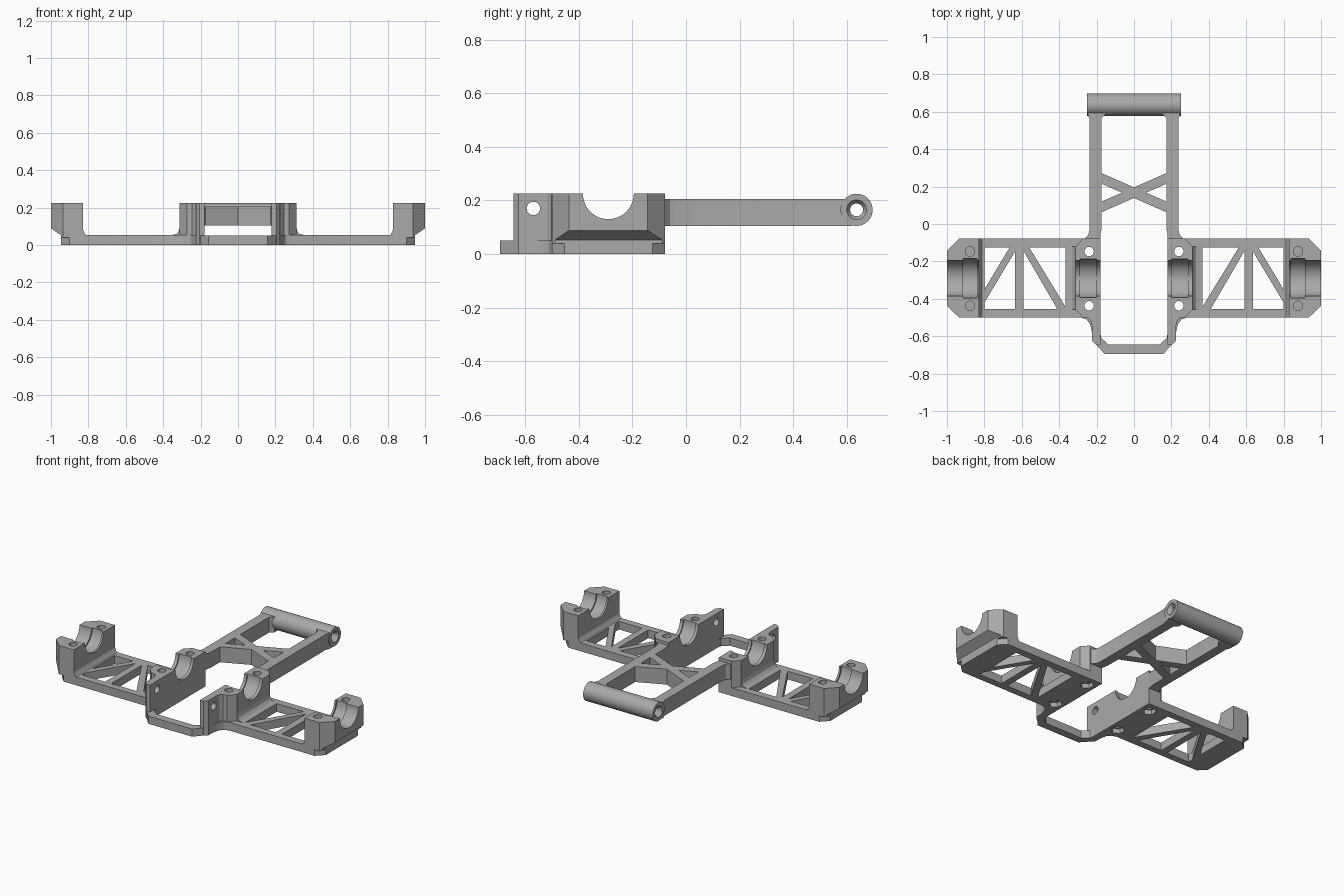
import bpy, bmesh, math
from mathutils import Matrix, Vector

if "Cube" in bpy.data.objects:
    bpy.data.objects.remove(bpy.data.objects["Cube"])

grey = bpy.data.materials.new("plain grey")
grey.use_nodes = True
grey.diffuse_color = (0.4, 0.4, 0.4, 1)
grey.node_tree.nodes["Principled BSDF"].inputs["Base Color"].default_value = (0.4, 0.4, 0.4, 1)


def make(name, bm):
    bmesh.ops.recalc_face_normals(bm, faces=bm.faces)
    mesh = bpy.data.meshes.new(name)
    bm.to_mesh(mesh)
    bm.free()
    mesh.materials.append(grey)
    ob = bpy.data.objects.new(name, mesh)
    bpy.context.collection.objects.link(ob)
    return ob


def prism(name, pts, lo, hi, axis="Z"):
    """Extrude a flat outline along Z (points are x, y) or Y (points are x, z)."""
    bm = bmesh.new()
    place = (lambda a, b, h: (a, b, h)) if axis == "Z" else (lambda a, b, h: (a, h, b))
    face = bm.faces.new([bm.verts.new(place(a, b, lo)) for a, b in pts])
    ext = bmesh.ops.extrude_face_region(bm, geom=[face])["geom"]
    verts = [v for v in ext if isinstance(v, bmesh.types.BMVert)]
    bmesh.ops.translate(bm, verts=verts, vec=place(0, 0, hi - lo))
    return make(name, bm)


def rod(name, start, end, r1, r2=None, sides=32):
    """Cylinder or cone between two points."""
    a, b = Vector(start), Vector(end)
    d = b - a
    m = Matrix.Translation((a + b) / 2) @ d.to_track_quat("Z", "Y").to_matrix().to_4x4()
    bm = bmesh.new()
    bmesh.ops.create_cone(bm, cap_ends=True, segments=sides, radius1=r1,
                          radius2=r1 if r2 is None else r2, depth=d.length, matrix=m)
    return make(name, bm)


def finish(ob, cutters=(), mirror=False):
    """Bake the cuts and the mirror, then shade by angle."""
    for c in cutters:
        mod = ob.modifiers.new("cut", "BOOLEAN")
        mod.operation, mod.object, mod.solver = "DIFFERENCE", c, "EXACT"
    if mirror:
        mod = ob.modifiers.new("mirror", "MIRROR")
        mod.use_clip = False
        mod.merge_threshold = 0.00001
    deps = bpy.context.evaluated_depsgraph_get()
    mesh = bpy.data.meshes.new_from_object(ob.evaluated_get(deps))
    ob.modifiers.clear()
    ob.data = mesh
    mesh.shade_smooth()
    mesh.set_sharp_from_angle(angle=math.radians(30))


TOP, DECK, FRONT, BACK, MID = 0.225, 0.053, -0.5, -0.078, -0.29

# Cutters: bolt holes, bearing seats, side holes
inner_bolts, outer_bolts = [], []
for y in (-0.147, -0.437):
    inner_bolts.append(rod("cut_bolt", (0.24, y, -0.1), (0.24, y, 0.3), 0.025))
    inner_bolts.append(rod("cut_nut", (0.24, y, -0.05), (0.24, y, 0.03), 0.042, sides=6))
    outer_bolts.append(rod("cut_blind", (0.877, y, 0.1), (0.877, y, 0.3), 0.025))
bore = rod("cut_bore", (0.1, MID, TOP), (1.2, MID, TOP), 0.095, sides=48)
inner_groove = rod("cut_inner_groove", (0.2, MID, TOP), (0.29, MID, TOP), 0.103, sides=48)
outer_groove = rod("cut_outer_groove", (0.84, MID, TOP), (0.915, MID, TOP), 0.105, sides=48)
side_hole = rod("cut_side_hole", (0.1, -0.57, 0.17), (0.3, -0.57, 0.17), 0.025)

# Triangular openings that leave the truss bars
openings = [
    [(0.365, -0.125), (0.56, -0.125), (0.365, -0.445)],
    [(0.59, -0.145), (0.59, -0.455), (0.41, -0.455)],
    [(0.635, -0.145), (0.635, -0.455), (0.8, -0.455), (0.8, -0.42)],
    [(0.665, -0.125), (0.8, -0.125), (0.8, -0.35)],
]
truss_cuts = [prism("cut_truss", p, -0.1, 0.1) for p in openings]

# Side truss plates
plate = prism("side_plate", [(0.2, BACK), (0.9, BACK), (0.947, -0.125), (0.947, -0.453),
                             (0.9, FRONT), (0.285, FRONT), (0.255, -0.51), (0.235, -0.535),
                             (0.225, -0.58), (0.2, -0.58)], 0, DECK)
finish(plate, truss_cuts + inner_bolts, True)

# Inner bearing blocks with forward walls
inner = prism("inner_bearing_block",
              [(0.18, BACK), (0.272, BACK), (0.312, -0.12), (0.312, -0.458), (0.272, FRONT),
               (0.245, -0.503), (0.23, -0.52), (0.225, -0.545), (0.225, -0.625),
               (0.205, -0.645), (0.18, -0.645)], 0, TOP)
finish(inner, inner_bolts + [bore, inner_groove, side_hole], True)

# Fillet where the inner block meets the plate
foot = prism("block_fillet", [(0.3, 0.04), (0.3, 0.095), (0.312, 0.095), (0.318, 0.072),
                              (0.332, 0.058), (0.355, DECK), (0.355, 0.04)],
             -0.458, -0.12, "Y")
finish(foot, (), True)

# Outer bearing blocks, undercut at the outer end
outer = prism("outer_bearing_block", [(0.828, BACK), (0.935, BACK), (1, -0.143), (1, -0.437),
                                      (0.935, FRONT), (0.828, FRONT)], 0.04, TOP)
undercut = prism("cut_under", [(0.947, 0), (0.947, DECK), (1.02, 0.102), (1.02, 0)],
                 -0.7, 0.1, "Y")
finish(outer, outer_bolts + [bore, outer_groove, undercut], True)
outer_foot = prism("outer_block_fillet", [(0.812, 0.04), (0.812, DECK), (0.818, 0.058),
                                          (0.828, 0.08), (0.835, 0.08), (0.835, 0.04)],
                   FRONT, BACK, "Y")
finish(outer_foot, (), True)

# Front bridge strip
half = [(0.225, -0.58), (0.215, -0.63), (0.157, -0.695)]
inside = [(0.135, -0.645), (0.175, -0.61), (0.18, -0.58)]
flip = lambda pts: [(-x, y) for x, y in reversed(pts)]
finish(prism("front_bridge", half + flip(half) + flip(inside) + inside, 0, 0.05))

# Rear arms, flared at the block
arm = prism("rear_arm", [(0.18, -0.13), (0.265, -0.1), (0.265, BACK), (0.245, -0.06),
                         (0.237, -0.03), (0.237, 0.56), (0.247, 0.585), (0.247, 0.62),
                         (0.15, 0.62), (0.15, 0.588), (0.174, 0.565), (0.174, -0.03),
                         (0.18, -0.06)], 0.105, 0.205)
arm_bore = rod("cut_arm_bore", (-0.4, 0.637, 0.165), (0.4, 0.637, 0.165), 0.05)
finish(arm, [bore, inner_groove, inner_bolts[0], inner_bolts[2], arm_bore], True)

# Crossed braces
for name, s in (("brace_rising", 1), ("brace_falling", -1)):
    pts = [(-0.18, 0.06), (0.18, 0.218), (0.18, 0.275), (-0.18, 0.117)]
    finish(prism(name, [(s * x, y) for x, y in pts], 0.105, 0.205))

# Rear pivot tube with countersunk ends
tube = rod("rear_pivot_tube", (-0.25, 0.637, 0.165), (0.25, 0.637, 0.165), 0.06, sides=48)
tube_cuts = [rod("cut_pivot", (-0.4, 0.637, 0.165), (0.4, 0.637, 0.165), 0.024)]
for s in (-1, 1):
    tube_cuts.append(rod("cut_sink", (s * 0.27, 0.637, 0.165), (s * 0.23, 0.637, 0.165),
                         0.05, 0.024))
finish(tube, tube_cuts)

# Cutters are no longer needed
for ob in [o for o in bpy.context.collection.objects if o.name.startswith("cut_")]:
    bpy.data.objects.remove(ob)
